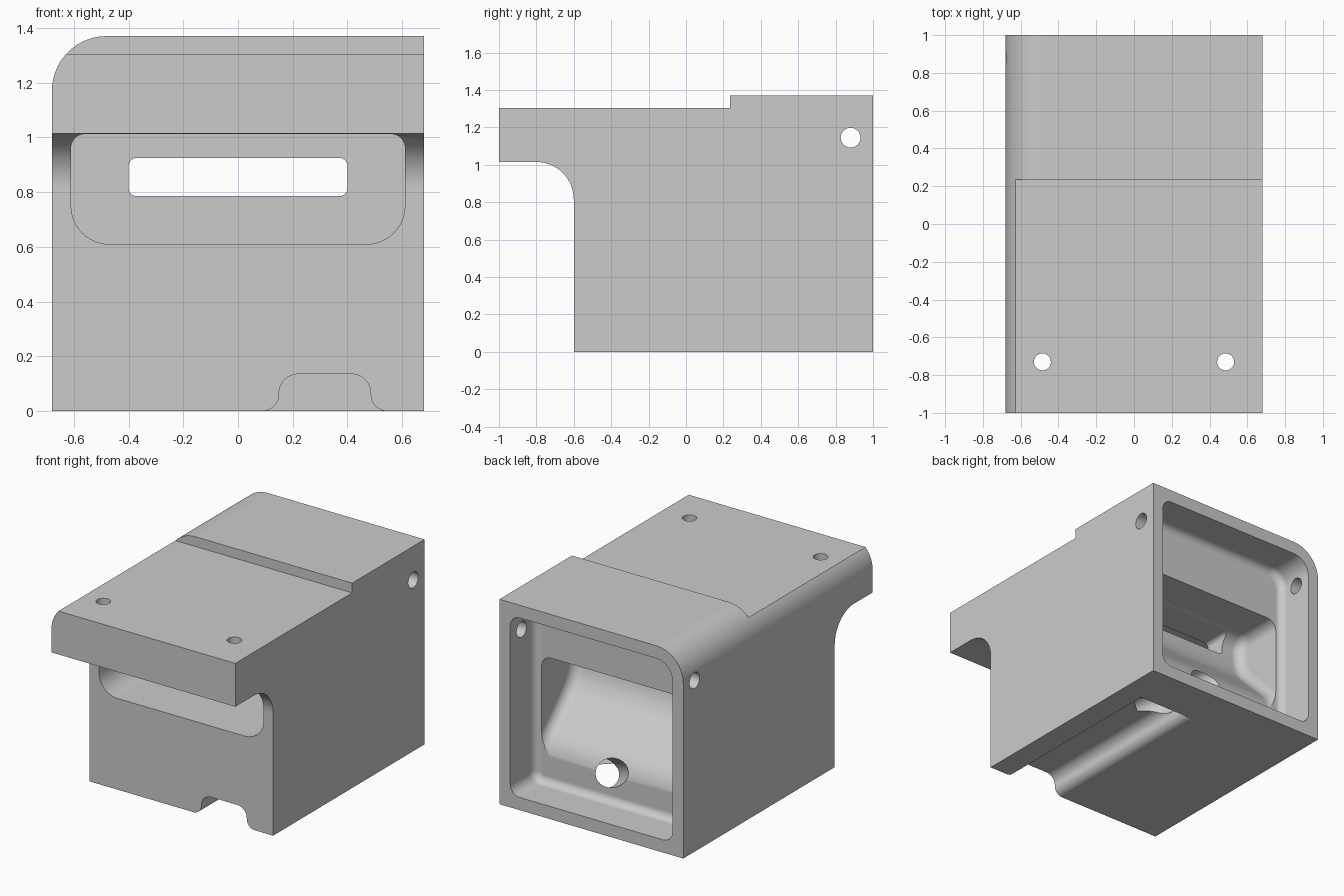
import bpy, bmesh, math
from mathutils import Vector

if "Cube" in bpy.data.objects:
    bpy.data.objects.remove(bpy.data.objects["Cube"])

grey = bpy.data.materials.new("light_grey")
grey.diffuse_color = (0.6, 0.6, 0.6, 1)
grey.use_nodes = True
grey.node_tree.nodes["Principled BSDF"].inputs["Base Color"].default_value = grey.diffuse_color


def arc(cx, cz, r, a0, a1, n=12):
    """Points on an arc, angles in degrees."""
    return [(cx + r * math.cos(math.radians(a0 + (a1 - a0) * i / n)),
             cz + r * math.sin(math.radians(a0 + (a1 - a0) * i / n))) for i in range(n + 1)]


def rounded(x0, x1, z0, z1, bl, br, tr, tl):
    """Rectangle with its own radius at each corner."""
    return (arc(x0 + bl, z0 + bl, bl, 180, 270) + arc(x1 - br, z0 + br, br, 270, 360)
            + arc(x1 - tr, z1 - tr, tr, 0, 90) + arc(x0 + tl, z1 - tl, tl, 90, 180))


def inset(pts, d):
    """Move a closed profile inwards by d."""
    n = len(pts)
    v = [Vector(p) for p in pts]
    area = sum(v[i].x * v[(i + 1) % n].y - v[(i + 1) % n].x * v[i].y for i in range(n))
    s = 1 if area > 0 else -1
    out = []
    for i in range(n):
        e1, e2 = (v[i] - v[i - 1]).normalized(), (v[(i + 1) % n] - v[i]).normalized()
        n1, n2 = Vector((-e1.y, e1.x)) * s, Vector((-e2.y, e2.x)) * s
        out.append(v[i] + (n1 + n2) * d / (1 + n1.dot(n2)))
    return out


def prism(name, pts, axis, a, b, round_a=0, round_b=0):
    """Extrude a profile along x, y or z, optionally rounding the rims of its ends."""
    place = {"x": lambda p, t: (t, p[0], p[1]), "y": lambda p, t: (p[0], t, p[1]),
             "z": lambda p, t: (p[0], p[1], t)}[axis]
    steps = [math.radians(15 * k) for k in range(7)]
    rings = [(a, 0)]
    if round_a:
        rings = [(a + round_a * (1 - math.cos(q)), round_a * (1 - math.sin(q))) for q in steps]
    if round_b:
        rings += [(b - round_b * (1 - math.cos(q)), round_b * (1 - math.sin(q)))
                  for q in reversed(steps)]
    else:
        rings.append((b, 0))
    bm = bmesh.new()
    loops = [[bm.verts.new(place(p, t)) for p in inset(pts, d)] for t, d in rings]
    n = len(pts)
    bm.faces.new(loops[0][::-1])
    bm.faces.new(loops[-1])
    for va, vb in zip(loops, loops[1:]):
        for i in range(n):
            bm.faces.new((va[i], va[(i + 1) % n], vb[(i + 1) % n], vb[i]))
    bm.normal_update()
    if bm.calc_volume(signed=True) < 0:
        bmesh.ops.reverse_faces(bm, faces=bm.faces)
    me = bpy.data.meshes.new(name)
    bm.to_mesh(me)
    bm.free()
    me.materials.append(grey)
    ob = bpy.data.objects.new(name, me)
    bpy.context.collection.objects.link(ob)
    return ob


def volume(me):
    bm = bmesh.new()
    bm.from_mesh(me)
    v = bm.calc_volume(signed=True)
    bm.free()
    return v


def combine(ob, other, op='DIFFERENCE'):
    """Apply a boolean with the first solver giving a sound solid, then discard the tool."""
    before = volume(ob.data)
    for solver in ('EXACT', 'MANIFOLD', 'FLOAT'):
        mod = ob.modifiers.new("cut", 'BOOLEAN')
        mod.operation, mod.object, mod.solver = op, other, solver
        bpy.context.view_layer.update()
        graph = bpy.context.evaluated_depsgraph_get()
        me = bpy.data.meshes.new_from_object(ob.evaluated_get(graph))
        ob.modifiers.remove(mod)
        if 0.4 * before < volume(me) < before - 1e-6:
            ob.data = me
            break
    bpy.data.objects.remove(other)


# Housing: side silhouette with a front overhang, trimmed to a rounded top edge
side = ([(-0.6, 0), (1, 0), (1, 1.45), (0.235, 1.45), (0.235, 1.305), (-1, 1.305), (-1, 1.015)]
        + arc(-0.8, 0.815, 0.2, 90, 0, 16))
body = prism("housing", side, "x", -0.8, 0.8)
trim = [(-0.68, -0.2), (0.68, -0.2), (0.68, 1.37)] + arc(-0.48, 1.17, 0.2, 90, 180, 20)
combine(body, prism("trim", trim, "y", -1.2, 1.2), 'INTERSECT')

# Front recess below the overhang
combine(body, prism("recess", rounded(-0.61, 0.61, 0.61, 1.012, 0.14, 0.14, 0.05, 0.05),
                    "y", -0.85, 0.25))

# Rear opening with softened inner corners
combine(body, prism("opening", rounded(-0.6, 0.6, 0.085, 1.285, 0.07, 0.07, 0.07, 0.12),
                    "y", 0.74, 1.2, round_a=0.05))

# Inner chamber with a curved ramp
ramp = ([(0.95, 0.14), (0.95, 0.93)] + arc(0.49, 0.83, 0.1, 90, 180)
        + arc(0.69, 0.80, 0.3, 180, 225) + arc(0.495, 0.217, 0.25, 45, 0) + [(0.745, 0.14)])
combine(body, prism("chamber", ramp, "x", -0.55, 0.55, 0.07, 0.07))

# Slot joining the recess to the chamber
combine(body, prism("slot", rounded(-0.4, 0.4, 0.785, 0.925, 0.03, 0.03, 0.03, 0.03),
                    "y", 0.1, 0.6))

# Cable groove under the base with flared lips
groove = ([(0.09, -0.05)] + arc(0.09, 0.06, 0.06, 270, 360) + arc(0.22, 0.065, 0.07, 180, 90)
          + arc(0.415, 0.065, 0.07, 90, 0) + arc(0.545, 0.06, 0.06, 180, 270) + [(0.545, -0.05)])
combine(body, prism("groove", groove, "y", -0.8, 0.69))

# Slanted cable hole from the chamber to the groove
hole = prism("cable_hole", arc(0, 0, 0.09, 0, 345, 23), "z", -0.28, 0.28)
start, end = Vector((-0.01, 0.78, 0.31)), Vector((0.3, 0.45, 0.1))
hole.rotation_euler = (end - start).to_track_quat('Z', 'Y').to_euler()
hole.location = (start + end) / 2
combine(body, hole)

# Screw holes: two down through the overhang, one across the rear
for x in (-0.485, 0.485):
    combine(body, prism("screw_hole", arc(x, -0.73, 0.045, 0, 345, 23), "z", 0.9, 1.5))
combine(body, prism("pin_hole", arc(0.88, 1.145, 0.053, 0, 345, 23), "x", -0.9, 0.9))

# Smooth curves, crisp edges
bpy.ops.object.select_all(action='DESELECT')
body.select_set(True)
bpy.context.view_layer.objects.active = body
bpy.ops.object.shade_smooth_by_angle(angle=math.radians(30))
weighted = body.modifiers.new("even_shading", 'WEIGHTED_NORMAL')
weighted.keep_sharp = True
